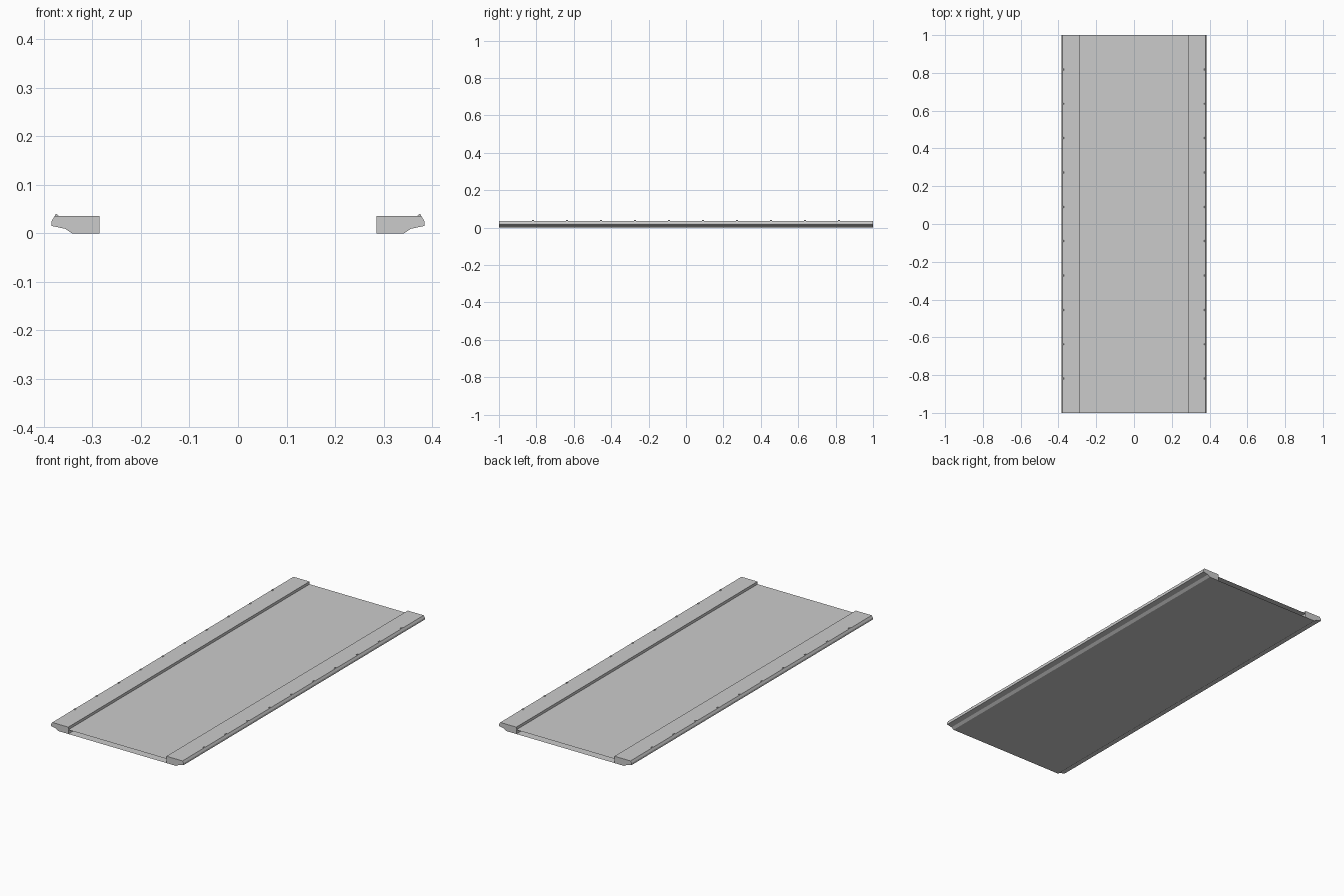
import bpy, bmesh

if "Cube" in bpy.data.objects:
    bpy.data.objects.remove(bpy.data.objects["Cube"])

HALF_LEN = 1.0
INNER = 0.285


def make_object(name, bm):
    bmesh.ops.recalc_face_normals(bm, faces=bm.faces)
    mesh = bpy.data.meshes.new(name)
    bm.to_mesh(mesh)
    bm.free()
    obj = bpy.data.objects.new(name, mesh)
    bpy.context.collection.objects.link(obj)
    return obj


def extrude_profile(name, points, y0, y1):
    bm = bmesh.new()
    face = bm.faces.new([bm.verts.new((x, y0, z)) for x, z in points])
    geom = bmesh.ops.extrude_face_region(bm, geom=[face])["geom"]
    verts = [v for v in geom if isinstance(v, bmesh.types.BMVert)]
    bmesh.ops.translate(bm, verts=verts, vec=(0, y1 - y0, 0))
    return make_object(name, bm)


def flat_panel(name, z, flip=False):
    bm = bmesh.new()
    corners = [(-INNER, -HALF_LEN), (INNER, -HALF_LEN), (INNER, HALF_LEN), (-INNER, HALF_LEN)]
    face = bm.faces.new([bm.verts.new((x, y, z)) for x, y in corners])
    obj = make_object(name, bm)
    want_up = not flip
    if (obj.data.polygons[0].normal.z > 0) != want_up:
        obj.data.flip_normals()
    return obj


# Side rails: bevelled outer profile
rail = [(INNER, 0), (0.342, 0), (0.356, 0.0095), (0.384, 0.0155),
        (0.384, 0.0255), (0.378, 0.036), (INNER, 0.036)]
# Small studs along the outer top edge of each rail
stud = [(0.369, 0.035), (0.378, 0.035), (0.377, 0.039), (0.373, 0.040)]

for side, s in (("left", -1), ("right", 1)):
    extrude_profile(f"{side}_rail", [(s * x, z) for x, z in rail], -HALF_LEN, HALF_LEN)
    for i in range(10):
        y = (i - 4.5) * 2 / 11
        extrude_profile(f"{side}_stud_{i}", [(s * x, z) for x, z in stud], y - 0.005, y + 0.005)

# Open-ended floor: recessed top sheet and underside sheet
flat_panel("floor_top", 0.022)
flat_panel("floor_underside", 0.0, flip=True)
